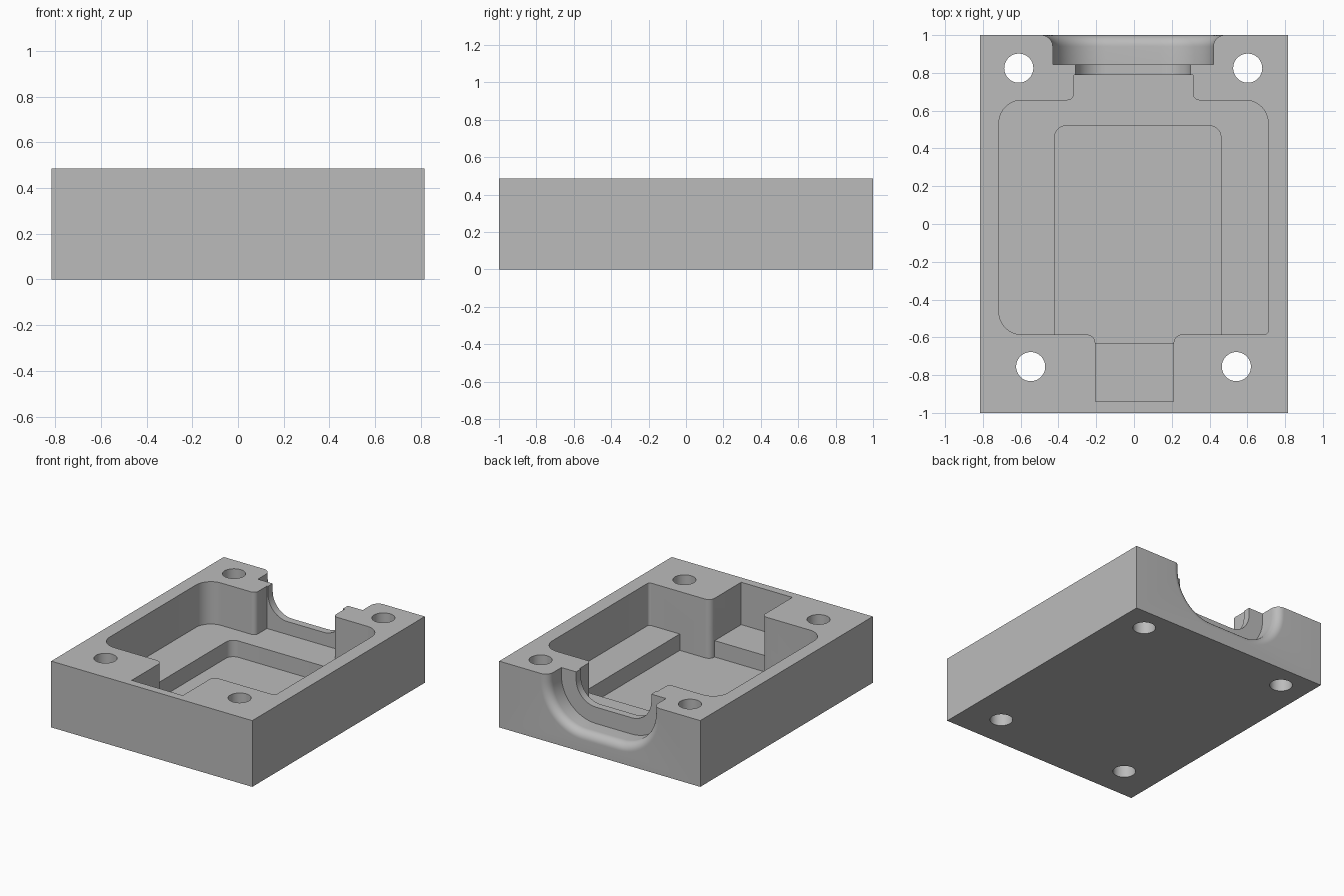
import bpy, bmesh, math
from mathutils import Vector

cube = bpy.data.objects.get("Cube")
if cube:
    bpy.data.objects.remove(cube, do_unlink=True)

grey = bpy.data.materials.new("plain_grey")
grey.use_nodes = True
grey.diffuse_color = (0.5, 0.5, 0.5, 1)
bsdf = next(n for n in grey.node_tree.nodes if n.type == 'BSDF_PRINCIPLED')
bsdf.inputs["Base Color"].default_value = grey.diffuse_color

HEIGHT = 0.486
ABOVE = 0.6      # cutters reach past the top face
FLOOR = 0.175    # main cavity floor
STEPS = 10       # segments per rounded corner


def rounded(corners):
    """Outline from (x, y, radius) corners, each corner filleted by its radius."""
    pts = []
    for i, (x, y, r) in enumerate(corners):
        p = Vector((x, y))
        if r == 0:
            pts.append(p)
            continue
        a = (Vector(corners[i - 1][:2]) - p).normalized()
        b = (Vector(corners[(i + 1) % len(corners)][:2]) - p).normalized()
        for k in range(STEPS + 1):
            t = k / STEPS * math.pi / 2
            pts.append(p + a * r * (1 - math.sin(t)) + b * r * (1 - math.cos(t)))
    return pts


def loft(name, rings):
    """Closed solid through rings of equal point count."""
    bm = bmesh.new()
    loops = [[bm.verts.new(p) for p in ring] for ring in rings]
    n = len(loops[0])
    for lo, hi in zip(loops, loops[1:]):
        for i in range(n):
            j = (i + 1) % n
            bm.faces.new((lo[i], lo[j], hi[j], hi[i]))
    bm.faces.new(loops[0][::-1])
    bm.faces.new(loops[-1])
    bmesh.ops.recalc_face_normals(bm, faces=bm.faces)
    mesh = bpy.data.meshes.new(name)
    bm.to_mesh(mesh)
    bm.free()
    mesh.materials.append(grey)
    obj = bpy.data.objects.new(name, mesh)
    bpy.context.scene.collection.objects.link(obj)
    return obj


def prism(name, outline, z0, z1):
    return loft(name, [[(p[0], p[1], z) for p in outline] for z in (z0, z1)])


def u_ring(y, r):
    """U-shaped section at depth y; all sections share their corner centres."""
    cx, flat, cz = -0.005, 0.145, 0.43
    ring = [(cx - flat - r, y, ABOVE)]
    for side, start in ((-1, math.pi), (1, 1.5 * math.pi)):
        for k in range(STEPS + 5):
            t = start + k / (STEPS + 4) * math.pi / 2
            ring.append((cx + side * flat + r * math.cos(t), y, cz + r * math.sin(t)))
    ring.append((cx + flat + r, y, ABOVE))
    return ring


# Solid block
block = prism("housing_block", rounded([(-0.816, -1, 0), (0.816, -1, 0),
                                        (0.816, 1, 0), (-0.816, 1, 0)]), 0, HEIGHT)

# Main cavity with front slot and back throat
cavity = prism("cavity_cutter", rounded([
    (-0.715, -0.585, 0.12), (-0.205, -0.585, 0.045), (-0.205, -0.94, 0),
    (0.21, -0.94, 0), (0.21, -0.585, 0.045), (0.71, -0.585, 0.02),
    (0.71, 0.655, 0.12), (0.312, 0.655, 0.035), (0.312, 0.79, 0),
    (-0.318, 0.79, 0), (-0.318, 0.655, 0.035), (-0.715, 0.655, 0.12)]), FLOOR, ABOVE)

# Lower pocket in the cavity floor
pocket = prism("pocket_cutter", rounded([
    (-0.42, -0.585, 0), (-0.205, -0.585, 0.045), (-0.205, -0.632, 0),
    (0.21, -0.632, 0), (0.21, -0.585, 0.045), (0.46, -0.585, 0),
    (0.46, 0.52, 0.06), (-0.42, 0.52, 0.06)]), 0.055, 0.3)

# Opening in the back wall: narrow lip, then wide recess with a rounded rim
lip = loft("lip_cutter", [u_ring(0.7, 0.16), u_ring(0.9, 0.16)])
rim = 0.06
stations = [(0.845, 0.28)]
for k in range(STEPS + 1):
    t = k / STEPS * math.pi / 2
    stations.append((1 - rim + rim * math.sin(t), 0.28 + rim * (1 - math.cos(t))))
stations.append((1.05, 0.28 + rim))
recess = loft("recess_cutter", [u_ring(y, r) for y, r in stations])

cutters = [cavity, pocket, lip, recess]

# Four through holes
for hx, hy in ((-0.61, 0.825), (0.602, 0.825), (-0.547, -0.755), (0.542, -0.755)):
    circle = [(hx + 0.077 * math.cos(k * math.pi / 24),
               hy + 0.077 * math.sin(k * math.pi / 24)) for k in range(48)]
    cutters.append(prism("hole_cutter", circle, -0.1, ABOVE))

# Carve everything out of the block
bpy.ops.object.select_all(action='DESELECT')
block.select_set(True)
bpy.context.view_layer.objects.active = block
for cutter in cutters:
    cutter.hide_render = True
    mod = block.modifiers.new(cutter.name, 'BOOLEAN')
    mod.operation = 'DIFFERENCE'
    mod.solver = 'EXACT'
    mod.object = cutter
    bpy.ops.object.modifier_apply(modifier=mod.name)
    bpy.data.objects.remove(cutter, do_unlink=True)

bpy.ops.object.shade_smooth_by_angle(angle=math.radians(30))
